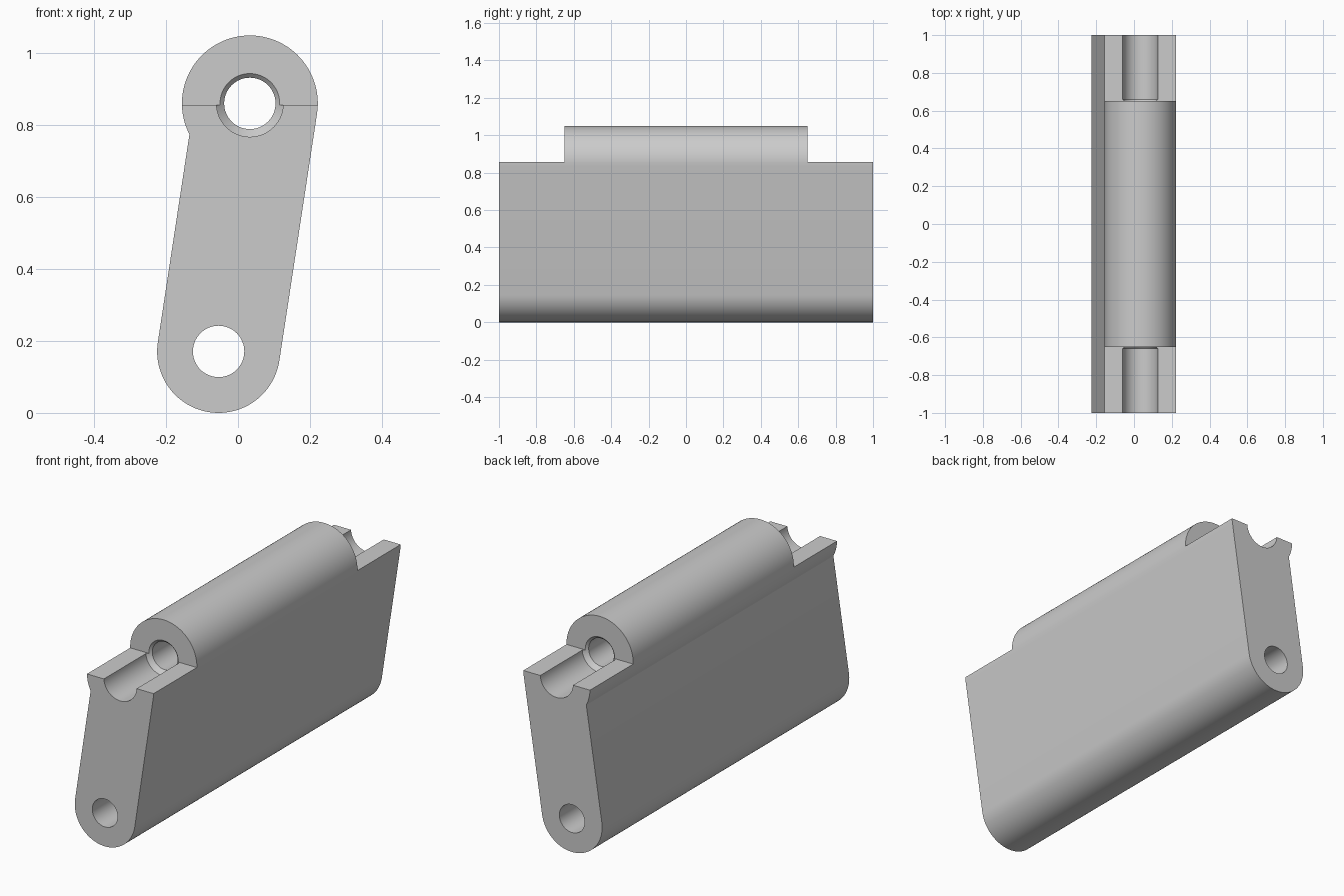
import bpy, bmesh
from math import sin, cos, pi, radians, atan2, sqrt

cube = bpy.data.objects.get("Cube")
if cube:
    bpy.data.objects.remove(cube, do_unlink=True)

grey = bpy.data.materials.new("light grey")
grey.use_nodes = True
colour = (0.6, 0.6, 0.6, 1)
grey.diffuse_color = colour
grey.node_tree.nodes["Principled BSDF"].inputs["Base Color"].default_value = colour

LOW = (-0.054, 0.171)      # lower pivot centre (x, z)
TOP = (0.033, 0.861)       # upper pivot centre
R_LOW, R_TOP, R_BORE, R_GROOVE = 0.171, 0.189, 0.0715, 0.093
LEAN = radians(8.65)       # tilt of the parallel side walls
SHELF_Z, BARREL_Y = 0.856, 0.65


def make_object(name, bm):
    bmesh.ops.recalc_face_normals(bm, faces=bm.faces)
    mesh = bpy.data.meshes.new(name)
    bm.to_mesh(mesh)
    bm.free()
    obj = bpy.data.objects.new(name, mesh)
    bpy.context.collection.objects.link(obj)
    mesh.materials.append(grey)
    return obj


def arc(centre, r, start, end, steps):
    angles = [start + (end - start) * i / steps for i in range(steps + 1)]
    return [(centre[0] + r * cos(a), centre[1] + r * sin(a)) for a in angles]


def loft(name, sections):
    """Join matching (y, outline) sections along y and cap both ends."""
    bm = bmesh.new()
    rings = [[bm.verts.new((x, y, z)) for x, z in pts] for y, pts in sections]
    for a, b in zip(rings, rings[1:]):
        for i in range(len(a)):
            j = (i + 1) % len(a)
            bm.faces.new((a[i], a[j], b[j], b[i]))
    bm.faces.new(rings[0])
    bm.faces.new(rings[-1])
    return make_object(name, bm)


def box(name, x, y, z):
    pts = [(x[0], z[0]), (x[1], z[0]), (x[1], z[1]), (x[0], z[1])]
    return loft(name, [(y[0], pts), (y[1], pts)])


def cut(target, cutter):
    mod = target.modifiers.new(cutter.name, "BOOLEAN")
    mod.operation, mod.solver, mod.object = "DIFFERENCE", "EXACT", cutter
    bpy.context.view_layer.objects.active = target
    bpy.ops.object.modifier_apply(modifier=mod.name)
    bpy.data.objects.remove(cutter, do_unlink=True)


# Where the left wall meets the upper round
px = LOW[0] - R_LOW * cos(LEAN) - TOP[0]
pz = LOW[1] + R_LOW * sin(LEAN) - TOP[1]
b = px * sin(LEAN) + pz * cos(LEAN)
t = -b - sqrt(b * b - (px * px + pz * pz - R_TOP ** 2))
meet = atan2(pz + t * cos(LEAN), px + t * sin(LEAN)) % (2 * pi)

# Link body: slab with a rounded foot and a wider rounded head
outline = (arc(LOW, R_LOW, pi - LEAN, 2 * pi - LEAN, 48)
           + arc(TOP, R_TOP, -LEAN, meet, 60))
body = loft("link_body", [(-1, outline), (1, outline)])

# Shelves at both ends of the barrel
for side in (-1, 1):
    ends = sorted((side * BARREL_Y, side * 1.1))
    cut(body, box("shelf_cutter", (-0.5, 0.5), ends, (SHELF_Z, 1.3)))


def ring(centre, r):
    return arc(centre, r, 0, 2 * pi, 64)[:-1]


# Lower through bore
cut(body, loft("lower_bore_cutter", [(y, ring(LOW, R_BORE)) for y in (-1.1, 1.1)]))

# Upper bore, flaring out into the open end grooves
steps = [(-1.1, R_GROOVE), (-0.66, R_GROOVE), (-0.6385, R_BORE),
         (0.6385, R_BORE), (0.66, R_GROOVE), (1.1, R_GROOVE)]
cut(body, loft("upper_bore_cutter", [(y, ring(TOP, r)) for y, r in steps]))

# Smooth rounds with sharp edges
bpy.ops.object.select_all(action="DESELECT")
body.select_set(True)
bpy.context.view_layer.objects.active = body
bpy.ops.object.shade_smooth_by_angle(angle=radians(25))
